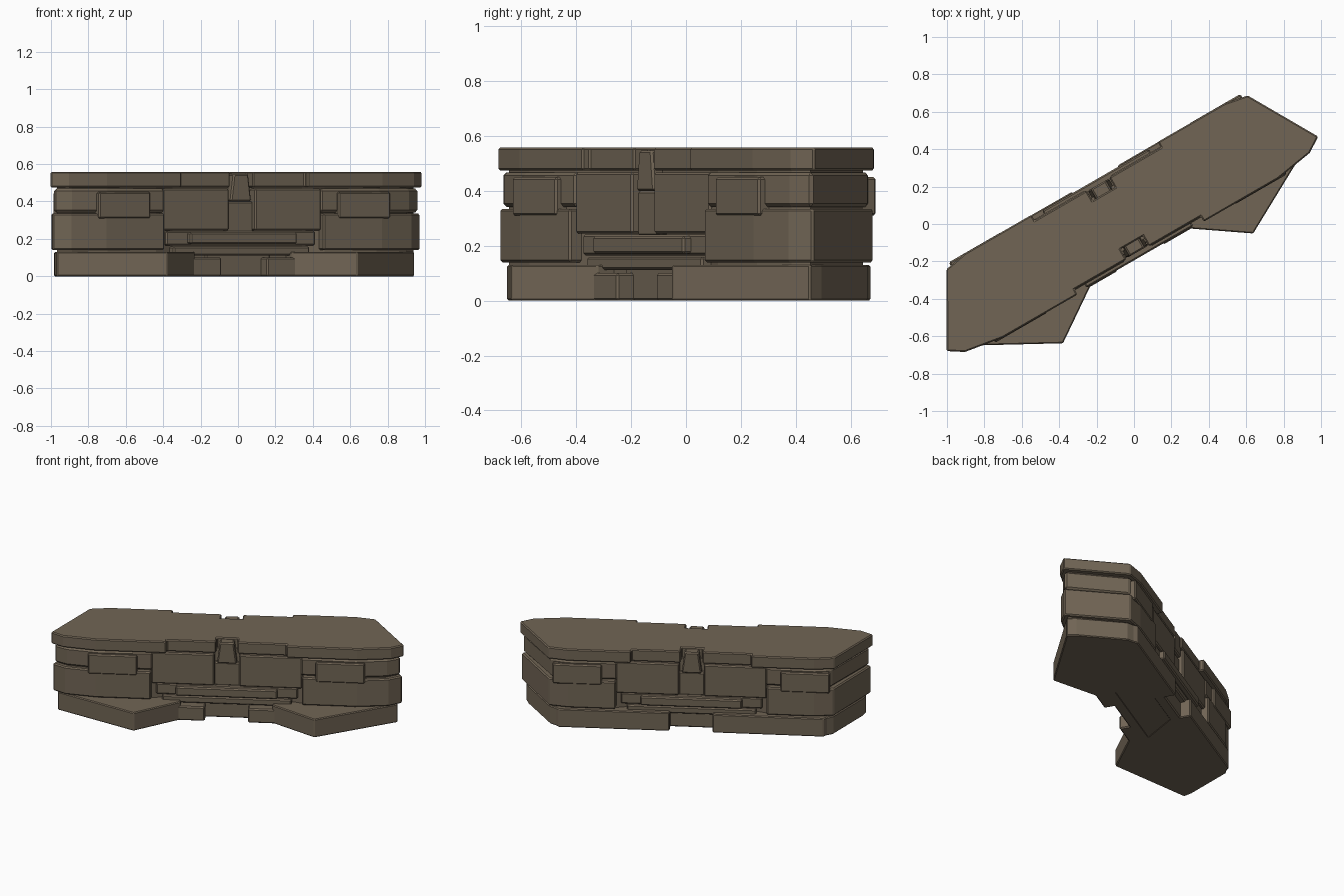
import bpy, bmesh, math
from mathutils import Matrix

if "Cube" in bpy.data.objects:
    bpy.data.objects.remove(bpy.data.objects["Cube"])

# Wall frame: s runs along the wall, t across it, turned 30 degrees in plan
FRAME = Matrix.Translation((-0.087, 0.03, 0)) @ Matrix.Rotation(math.radians(30), 4, 'Z')

stone = bpy.data.materials.new("brown_stone")
stone.diffuse_color = (0.165, 0.13, 0.09, 1)
stone.use_nodes = True
stone.node_tree.nodes["Principled BSDF"].inputs["Base Color"].default_value = stone.diffuse_color


def prism(name, pts, z0, z1, bevel=0.008, taper=0.0):
    """Extrude a plan outline (s, t); taper narrows the top along s."""
    mid = sum(p[0] for p in pts) / len(pts)
    bm = bmesh.new()
    lo = [bm.verts.new((s, t, z0)) for s, t in pts]
    hi = [bm.verts.new((mid + (s - mid) * (1 - taper), t, z1)) for s, t in pts]
    bm.faces.new(lo)
    bm.faces.new(hi)
    n = len(pts)
    for i in range(n):
        j = (i + 1) % n
        bm.faces.new((lo[i], lo[j], hi[j], hi[i]))
    bmesh.ops.recalc_face_normals(bm, faces=bm.faces)
    bm.transform(FRAME)
    me = bpy.data.meshes.new(name)
    bm.to_mesh(me)
    bm.free()
    me.materials.append(stone)
    ob = bpy.data.objects.new(name, me)
    bpy.context.collection.objects.link(ob)
    if bevel:
        m = ob.modifiers.new("chipped_edges", 'BEVEL')
        m.width = bevel
        m.segments = 1
        m.limit_method = 'ANGLE'
        m.angle_limit = math.radians(40)
    return ob


def block(name, s0, s1, t0, t1, z0, z1, bevel=0.008, taper=0.0):
    return prism(name, [(s0, t0), (s1, t0), (s1, t1), (s0, t1)], z0, z1, bevel, taper)


def both_ends(half):
    """Mirror a right-half outline (front centre to back centre) to the left."""
    return half + [(-s, t) for s, t in reversed(half)]


# Cap slab with stepped middle and a notch for each keystone
prism("cap_slab", both_ends([
    (0.07, -0.15), (0.07, -0.213), (0.39, -0.213), (0.39, -0.245), (0.85, -0.245),
    (1.065, -0.21), (1.147, -0.157), (0.93, 0.222), (0.80, 0.247),
    (0.39, 0.247), (0.39, 0.213), (0.07, 0.213), (0.07, 0.15)]), 0.475, 0.558, 0.007)

# Inner core that shows in the joints
prism("wall_core", both_ends([
    (0.40, -0.165), (0.52, -0.20), (0.83, -0.215), (1.03, -0.185), (1.10, -0.145),
    (0.90, 0.19), (0.78, 0.215), (0.52, 0.20), (0.40, 0.165)]), 0.003, 0.49, 0)

for side, sg in (("left", -1), ("right", 1)):
    def end(name, pts, z0, z1, bevel=0.008):
        prism(f"{side}_{name}", [(sg * s, t) for s, t in pts], z0, z1, bevel)

    # End courses
    end("upper_course", [(0.48, -0.225), (0.84, -0.232), (1.04, -0.20), (1.125, -0.155),
                         (0.91, 0.21), (0.80, 0.232), (0.48, 0.225)], 0.342, 0.468, 0.012)
    end("middle_course", [(0.49, -0.242), (0.85, -0.242), (1.05, -0.21), (1.135, -0.156),
                          (0.925, 0.22), (0.80, 0.243), (0.49, 0.242)], 0.140, 0.335)
    # Foot stones with the spur that juts out in front
    end("foot_stone", [(0.30, -0.235), (0.587, -0.432), (1.105, -0.15), (1.085, -0.09),
                       (0.92, 0.20), (0.88, 0.225), (0.86, 0.247), (0.14, 0.245),
                       (0.14, 0.10), (0.30, -0.10)], 0.0, 0.130, 0.006)

for face, d in (("front", -1), ("back", 1)):
    def on_face(name, s0, s1, depth, z0, z1, bevel=0.008, taper=0.0):
        block(f"{face}_{name}", s0, s1, d * 0.10, d * depth, z0, z1, bevel, taper)

    # Paired stones either side of the keystone, and inset stones near the ends
    for side, sg in (("left", -1), ("right", 1)):
        on_face(f"{side}_panel", sg * 0.08, sg * 0.49, 0.218, 0.245, 0.468)
        on_face(f"{side}_inset", sg * 0.58, sg * 0.90, 0.248, 0.31, 0.45)
        if face == "front":
            on_face(f"{side}_base_stone", sg * 0.14, sg * 0.32, 0.243, 0.0, 0.10)
    # Keystone and the post below it
    on_face("keystone", -0.065, 0.065, 0.208, 0.40, 0.548, 0.008, 0.3)
    on_face("post", -0.085, 0.085, 0.19, 0.235, 0.40)
    # Ledges
    on_face("long_ledge", -0.46, 0.46, 0.205, 0.165, 0.242)
    on_face("short_ledge", -0.33, 0.33, 0.238, 0.172, 0.235)
    on_face("low_ledge", -0.42, 0.42, 0.212, 0.112, 0.16)
    on_face("base_filler", -0.20, 0.20, 0.175, 0.0, 0.14)
